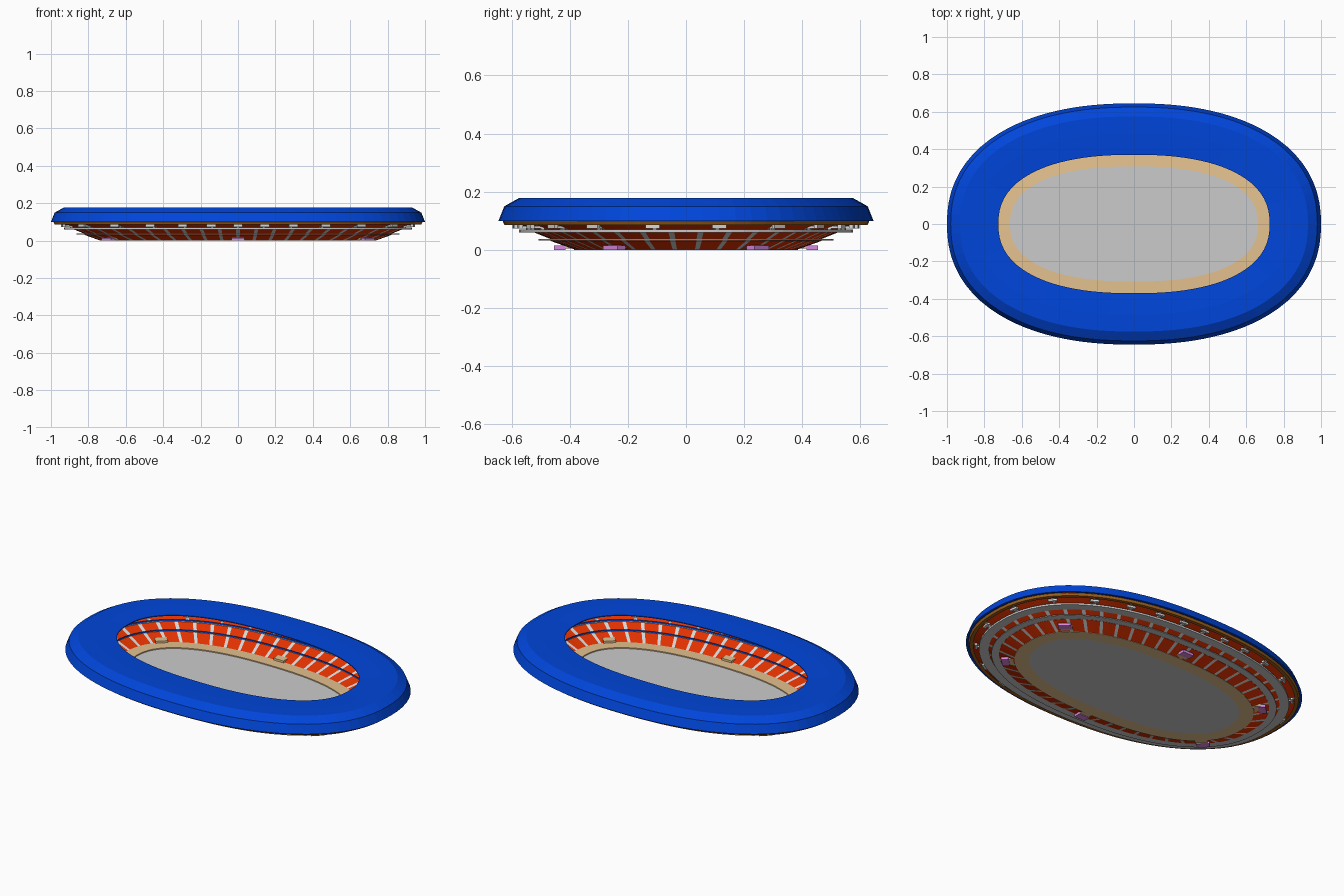
import bpy, bmesh, math
from mathutils import Matrix, Vector

cube = bpy.data.objects.get("Cube")
if cube:
    bpy.data.objects.remove(cube, do_unlink=True)


def material(name, *rgb):
    m = bpy.data.materials.new(name)
    m.use_nodes = True
    m.diffuse_color = (*rgb, 1)
    m.node_tree.nodes["Principled BSDF"].inputs["Base Color"].default_value = (*rgb, 1)
    return m


BLUE = material("roof blue", 0, .06, .7)
RED = material("seat red", .85, .035, 0)
GREY = material("concrete grey", .6, .6, .6)
PALE = material("pale grey", .7, .7, .7)
TAN = material("track tan", .8, .55, .28)
BROWN = material("concourse brown", .36, .12, .01)
PINK = material("gate pink", .7, .25, .74)

HALF_X, HALF_Y = 1.0, .645


def power(inset):
    """The oval grows slightly squarer toward the pitch."""
    return 2.27 + .3 * inset


def outline(t, inset):
    """Point on the rounded oval, moved inward from the outer edge."""
    c, s = math.cos(t), math.sin(t)
    e = 2 / power(inset)
    return Vector(((HALF_X - inset) * math.copysign(abs(c) ** e, c),
                   (HALF_Y - inset) * math.copysign(abs(s) ** e, s), 0))


# Even spacing along the oval, starting at the middle of the front
STEPS = 2400
angles = [-math.pi / 2 + 2 * math.pi * i / STEPS for i in range(STEPS + 1)]
lengths = [0]
for t0, t1 in zip(angles, angles[1:]):
    lengths.append(lengths[-1] + (outline(t1, .15) - outline(t0, .15)).length)


def angle_at(fraction):
    target = (fraction % 1) * lengths[-1]
    i = next(k for k in range(STEPS) if lengths[k + 1] >= target)
    part = (target - lengths[i]) / (lengths[i + 1] - lengths[i])
    return angles[i] + part * (angles[i + 1] - angles[i])


def angle_toward(direction, inset):
    """Oval angle of the point lying in a given direction from the centre."""
    c, s, e = math.cos(direction), math.sin(direction), power(inset) / 2
    return math.atan2(math.copysign(abs(s / (HALF_Y - inset)) ** e, s),
                      math.copysign(abs(c / (HALF_X - inset)) ** e, c))


def finish(name, bm, mats):
    bmesh.ops.recalc_face_normals(bm, faces=bm.faces)
    mesh = bpy.data.meshes.new(name)
    bm.to_mesh(mesh)
    bm.free()
    for m in mats:
        mesh.materials.append(m)
    obj = bpy.data.objects.new(name, mesh)
    bpy.context.collection.objects.link(obj)


EVEN = [angle_at(i / 96) for i in range(96)]


def ring(name, profile, mats, oval_angles=EVEN, rule=lambda i: 0):
    """Sweep a closed (inset, height) profile around the oval."""
    bm = bmesh.new()
    loops = [[bm.verts.new(outline(t, d) + Vector((0, 0, z))) for d, z in profile]
             for t in oval_angles]
    count = len(profile)
    for i, a in enumerate(loops):
        b = loops[(i + 1) % len(loops)]
        for j in range(count):
            k = (j + 1) % count
            bm.faces.new((a[j], b[j], b[k], a[k])).material_index = rule(i)
    finish(name, bm, mats)


def slab(name, d0, d1, z0, z1, mat):
    ring(name, [(d0, z0), (d0, z1), (d1, z1), (d1, z0)], [mat])


def tier(name, d0, z0, d1, z1, aisles, place, half, pieces, thick=.004):
    """Sloping seat bank: pale aisles between red blocks."""
    cuts = []
    for i in range(aisles):
        cuts += [place((i - half) / aisles)]
        cuts += [place((i + half + (1 - 2 * half) * k / pieces) / aisles) for k in range(pieces)]
    ring(name, [(d0, z0), (d1, z1), (d1, z1 + thick), (d0, z0 + thick)], [RED, PALE],
         cuts, lambda i: 1 if i % (pieces + 1) == 0 else 0)


def boxes(name, oval_angles, inset, size, z, mat):
    """Boxes standing on the oval, turned to face outward."""
    bm = bmesh.new()
    for t in oval_angles:
        tangent = outline(t + .01, inset) - outline(t - .01, inset)
        spot = outline(t, inset) + Vector((0, 0, z))
        turn = Matrix.Rotation(math.atan2(tangent.y, tangent.x), 4, 'Z')
        bmesh.ops.create_cube(bm, size=1, matrix=Matrix.Translation(spot) @ turn
                              @ Matrix.Diagonal((*size, 1)))
    finish(name, bm, [mat])


def column_angle(fraction):
    return angle_toward(2 * math.pi * fraction - math.pi / 2, .07)


# Pitch and surrounding raised track
bm = bmesh.new()
base = bm.faces.new([bm.verts.new(outline(t, .337)) for t in EVEN])
raised = bmesh.ops.extrude_face_region(bm, geom=[base], use_keep_orig=True)["geom"]
for v in raised:
    if isinstance(v, bmesh.types.BMVert):
        v.co.z = .004
finish("pitch", bm, [GREY])
ring("track", [(.26, 0), (.26, .007), (.337, .01), (.337, 0)], [TAN])

# Three seat banks, the upper two resting on walkway slabs
tier("lower_stand", .262, .001, .178, .031, 46, angle_at, .1, 2)
slab("lower_walkway", .137, .18, .032, .037, GREY)
tier("middle_stand", .18, .037, .115, .063, 46, angle_at, .1, 2)
slab("upper_walkway", .07, .122, .059, .07, GREY)
tier("upper_stand", .122, .07, .025, .103, 26, column_angle, .04, 4)

# Thin guard rails at the front of the upper banks
slab("middle_rail", .18, .182, .037, .045, BLUE)
slab("upper_rail", .122, .124, .069, .078, BLUE)

# Outer concourse below the roof
ring("concourse_wall", [(.014, .1), (.02, .086), (.04, .086), (.03, .1)], [BROWN])

# Roof supports, spaced by equal directions from the centre
COLUMNS = [column_angle(i / 26) for i in range(26)]
boxes("support_posts", COLUMNS, .1, (.014, .012, .032), .086, PALE)
boxes("support_arms", COLUMNS, .077, (.014, .05, .009), .078, PALE)
boxes("support_blocks", COLUMNS, .055, (.05, .014, .012), .08, PALE)

# Entrance gates: front, back and four corners
corner = math.asin((.25 / (HALF_Y - .205)) ** (power(.205) / 2))
GATES = [math.pi / 2, -math.pi / 2, corner, -corner, math.pi - corner, math.pi + corner]
boxes("gates", GATES, .211, (.07, .04, .015), .0075, PINK)
boxes("gate_tunnels", GATES, .243, (.066, .05, .015), .0115, TAN)

# Roof shell
ring("roof", [(0, .1), (.02, .15), (.07, .178), (.16, .178), (.275, .173), (.275, .168),
              (.16, .171), (.075, .17), (.028, .145), (.012, .1)], [BLUE])
